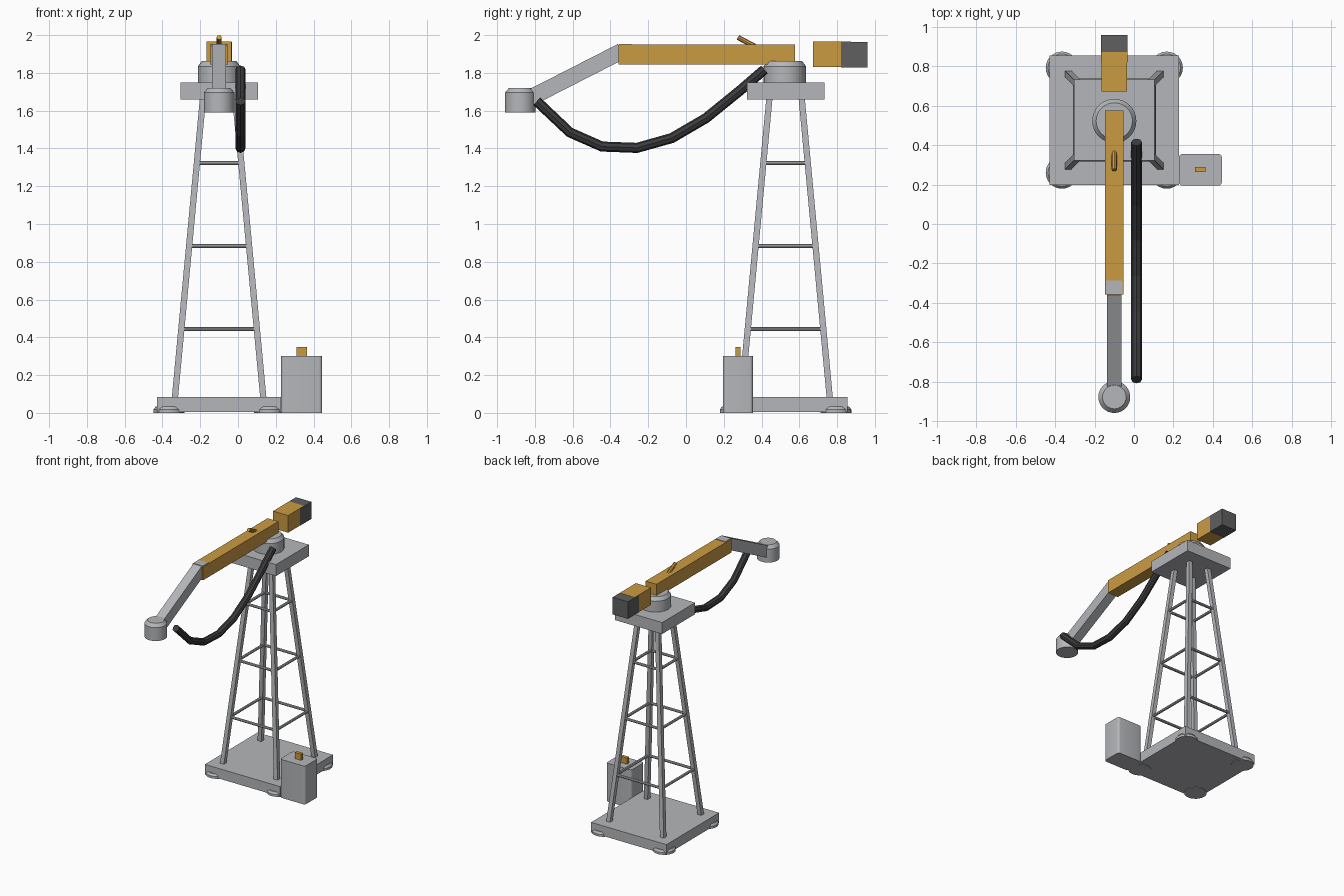
import bpy
import bmesh
import math
from mathutils import Vector

cube = bpy.data.objects.get("Cube")
if cube:
    bpy.data.objects.remove(cube, do_unlink=True)


def material(name, r, g, b):
    m = bpy.data.materials.new(name)
    m.use_nodes = True
    m.diffuse_color = (r, g, b, 1)
    m.node_tree.nodes["Principled BSDF"].inputs["Base Color"].default_value = (r, g, b, 1)
    return m


STEEL = material("pale steel", 0.46, 0.47, 0.49)
GOLD = material("ochre paint", 0.60, 0.33, 0.055)
DARK = material("dark iron", 0.115, 0.115, 0.12)
RUBBER = material("black rubber", 0.045, 0.045, 0.048)

CX, CY = -0.10, 0.527   # tower axis


def finish(name, bm, mat, smooth=False):
    bmesh.ops.recalc_face_normals(bm, faces=bm.faces[:])
    mesh = bpy.data.meshes.new(name)
    bm.to_mesh(mesh)
    bm.free()
    mesh.materials.append(mat)
    obj = bpy.data.objects.new(name, mesh)
    bpy.context.collection.objects.link(obj)
    if smooth:
        bpy.ops.object.select_all(action="DESELECT")
        obj.select_set(True)
        bpy.context.view_layer.objects.active = obj
        bpy.ops.object.shade_smooth_by_angle(angle=math.radians(30))
    return obj


def box(name, x, y, z, mat, rounding=0):
    bm = bmesh.new()
    bmesh.ops.create_cube(bm, size=1)
    for v in bm.verts:
        v.co = [lim[0] if c < 0 else lim[1] for c, lim in zip(v.co, (x, y, z))]
    if rounding:
        upright = [e for e in bm.edges
                   if abs(e.verts[0].co.z - e.verts[1].co.z) > 0.01]
        bmesh.ops.bevel(bm, geom=upright, offset=rounding, segments=4,
                        profile=0.5, affect="EDGES")
    return finish(name, bm, mat, bool(rounding))


def turned(name, x, y, profile, mat, sides=32):
    """Round part from (radius, z) rings, capped at both ends."""
    bm = bmesh.new()
    rings = [[bm.verts.new((x + r * math.cos(math.tau * i / sides),
                            y + r * math.sin(math.tau * i / sides), z))
              for i in range(sides)] for r, z in profile]
    for a, b in zip(rings, rings[1:]):
        for i in range(sides):
            j = (i + 1) % sides
            bm.faces.new((a[i], a[j], b[j], b[i]))
    bm.faces.new(rings[0])
    bm.faces.new(rings[-1])
    return finish(name, bm, mat, True)


def rod(name, start, end, radius, mat, sides=8):
    a, b = Vector(start), Vector(end)
    bm = bmesh.new()
    bmesh.ops.create_cone(bm, cap_ends=True, segments=sides, radius1=radius,
                          radius2=radius, depth=(b - a).length)
    turn = (b - a).to_track_quat("Z", "Y")
    for v in bm.verts:
        v.co = turn @ v.co + (a + b) / 2
    return finish(name, bm, mat)


def leg_offset(z):
    return 0.234 - 0.148 * (z - 0.08) / 1.58


# Base slab and its corner feet
H = 0.328
box("base_slab", (CX - H, CX + H), (CY - H, CY + H), (0.004, 0.083), STEEL)
for sx in (-1, 1):
    for sy in (-1, 1):
        turned("base_foot", CX + sx * 0.266, CY + sy * 0.266,
               [(0.082, 0), (0.082, 0.018), (0.07, 0.033)], STEEL, 24)

# Control cabinet with its button
box("cabinet", (0.228, 0.446), (0.195, 0.355), (0, 0.302), STEEL, 0.018)
box("cabinet_button", (0.31, 0.364), (0.263, 0.289), (0.302, 0.35), GOLD)

# Leaning square legs
W = 0.0165
for sx in (-1, 1):
    for sy in (-1, 1):
        bm = bmesh.new()
        bmesh.ops.create_cube(bm, size=1)
        for v in bm.verts:
            z = 0.07 if v.co.z < 0 else 1.67
            o = leg_offset(z)
            v.co = (CX + sx * o + 2 * W * v.co.x, CY + sy * o + 2 * W * v.co.y, z)
        finish("tower_leg", bm, STEEL)

# Three square rings of cross bars
for z in (0.443, 0.883, 1.323):
    o = leg_offset(z)
    for s in (-1, 1):
        rod("cross_bar", (CX - o, CY + s * o, z), (CX + o, CY + s * o, z), 0.0105, STEEL)
        rod("side_bar", (CX + s * o, CY - o, z), (CX + s * o, CY + o, z), 0.0105, STEEL)

# Top platform and turntable
P = 0.205
box("platform", (CX - P, CX + P), (CY - P, CY + P), (1.66, 1.75), STEEL)
turned("turntable", CX, CY - 0.004, [(0.112, 1.745), (0.112, 1.835), (0.092, 1.862)], STEEL)

# Boom with knuckle plate and lever
box("boom", (CX - 0.047, CX + 0.047), (-0.358, 0.577), (1.844, 1.95), GOLD)
box("knuckle_plate", (CX - 0.042, CX + 0.042), (-0.356, -0.287), (1.946, 1.954), STEEL, 0.012)
rod("boom_lever", (CX, 0.365, 1.94), (CX, 0.275, 1.988), 0.0135, GOLD)

# Counterweight: painted block with an iron tail
box("counterweight", (CX - 0.0655, CX + 0.0655), (0.672, 0.873), (1.83, 1.965), GOLD)
box("counterweight_tail", (CX - 0.067, CX + 0.067), (0.82, 0.96), (1.829, 1.9635), DARK)

# Sloping forearm
a, b = Vector((CX, -0.865, 1.647)), Vector((CX, -0.342, 1.914))
up = Vector((0, a.z - b.z, b.y - a.y)).normalized()
bm = bmesh.new()
bmesh.ops.create_cube(bm, size=1)
for v in bm.verts:
    v.co = (a if v.co.y < 0 else b) + Vector((0.074 * v.co.x, 0, 0)) + up * (0.086 * v.co.z)
finish("forearm", bm, STEEL)

# Head at the end of the forearm
turned("arm_head", CX, -0.878, [(0.081, 1.59), (0.081, 1.695), (0.06, 1.72)], STEEL)

# Sagging hose
path = [(0.415, 1.818), (0.29, 1.71), (0.105, 1.56), (-0.075, 1.455),
        (-0.26, 1.403), (-0.445, 1.41), (-0.615, 1.485), (-0.79, 1.65)]
curve = bpy.data.curves.new("hose_path", "CURVE")
curve.dimensions = "3D"
curve.bevel_depth = 0.027
curve.bevel_resolution = 2
curve.use_fill_caps = True
spline = curve.splines.new("POLY")
spline.points.add(len(path) - 1)
spline.use_smooth = False
for point, (y, z) in zip(spline.points, path):
    point.co = (0.013, y, z, 1)
curve.materials.append(RUBBER)
hose = bpy.data.objects.new("hose", curve)
bpy.context.collection.objects.link(hose)
bpy.ops.object.select_all(action="DESELECT")
hose.select_set(True)
bpy.context.view_layer.objects.active = hose
bpy.ops.object.convert(target="MESH")
